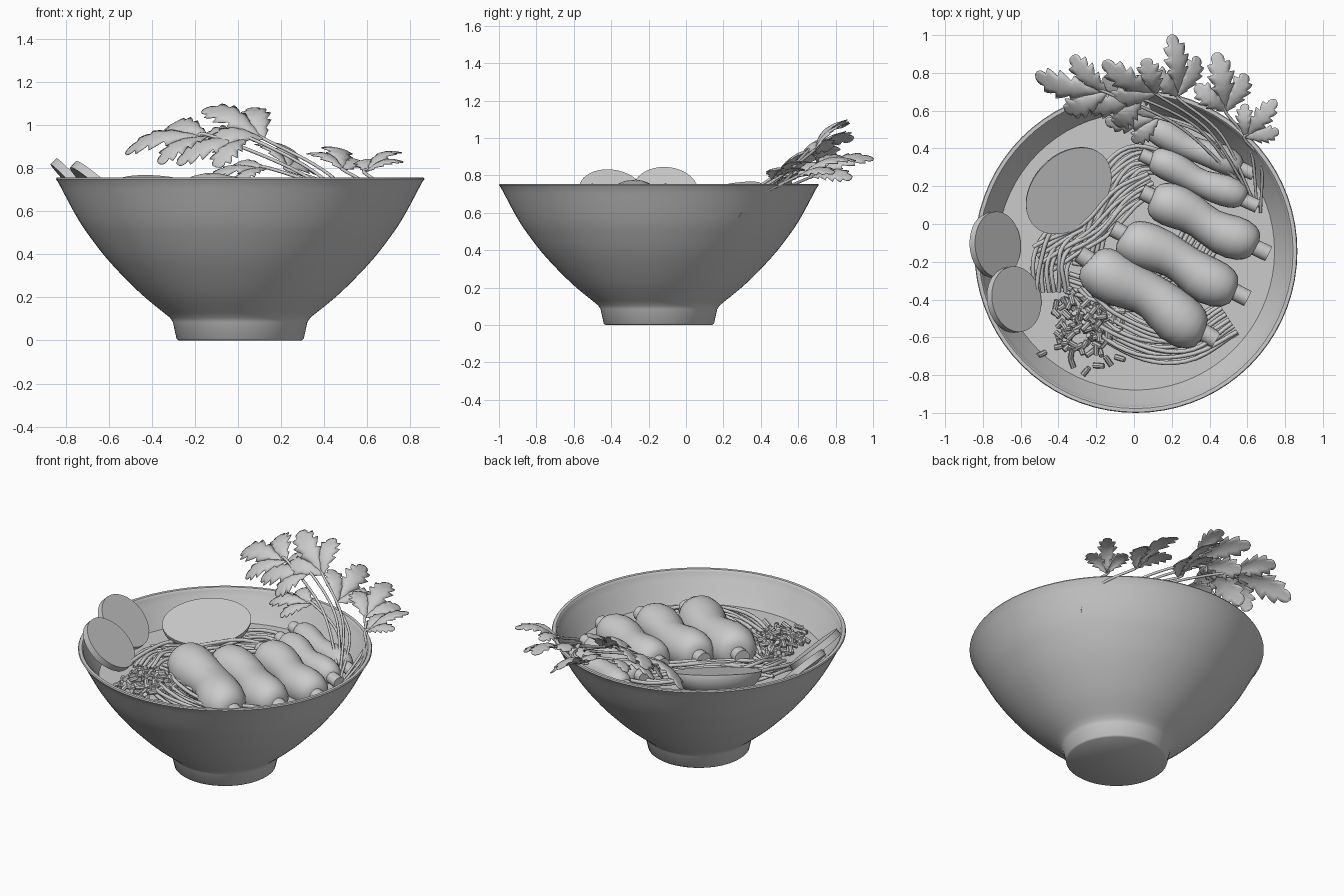
import bpy, bmesh, math, random
from mathutils import Vector as V, Matrix

if "Cube" in bpy.data.objects:
    bpy.data.objects.remove(bpy.data.objects["Cube"])

random.seed(4)
R = random.uniform
UP = V((0, 0, 1))
CX, CY, SOUP_Z = 0.01, -0.145, 0.575


def finish(name, bm, angle=40):
    bmesh.ops.recalc_face_normals(bm, faces=bm.faces)
    me = bpy.data.meshes.new(name)
    bm.to_mesh(me)
    bm.free()
    ob = bpy.data.objects.new(name, me)
    bpy.context.collection.objects.link(ob)
    bpy.ops.object.select_all(action='DESELECT')
    ob.select_set(True)
    bpy.context.view_layer.objects.active = ob
    bpy.ops.object.shade_smooth_by_angle(angle=math.radians(angle))
    return ob


def spline(pts, steps=6):
    """Catmull-Rom curve through a few points."""
    p = [V(q) for q in pts]
    p = [2 * p[0] - p[1]] + p + [2 * p[-1] - p[-2]]
    out = []
    for i in range(1, len(p) - 2):
        a, b, c, d = p[i - 1:i + 3]
        for k in range(steps):
            t = k / steps
            out.append(0.5 * (2 * b + (c - a) * t + (2 * a - 5 * b + 4 * c - d) * t * t
                              + (3 * b - a - 3 * c + d) * t ** 3))
    return out + [p[-2]]


def tube(bm, pts, radii, n=8):
    """Capped tube along points, one radius or one per point."""
    rings = []
    for i, p in enumerate(pts):
        t = (pts[min(i + 1, len(pts) - 1)] - pts[max(i - 1, 0)]).normalized()
        s = t.cross(UP)
        s = s.normalized() if s.length > 0.05 else V((1, 0, 0))
        u = s.cross(t)
        r = radii[i] if isinstance(radii, list) else radii
        rings.append([bm.verts.new(p + r * (s * math.cos(a) + u * math.sin(a)))
                      for a in (math.tau * k / n for k in range(n))])
    for a, b in zip(rings, rings[1:]):
        for k in range(n):
            bm.faces.new((a[k], a[(k + 1) % n], b[(k + 1) % n], b[k]))
    bm.faces.new(rings[0])
    bm.faces.new(rings[-1])


# Bowl: outer wall with foot, rounded rim, inner wall
wall = [(0.325, 0.105), (0.464, 0.22), (0.604, 0.363), (0.70, 0.485), (0.762, 0.58), (0.845, 0.735)]
outer = spline([(r, 0, z) for r, z in wall], 5)
prof = [(0.0, 0.0), (0.285, 0.0), (0.295, 0.008), (0.312, 0.085)] + [(p.x, p.z) for p in outer]
prof += [(0.855, 0.748), (0.851, 0.755), (0.832, 0.755), (0.825, 0.748)]
prof += [(p.x - 0.022, p.z + 0.005) for p in reversed(outer)] + [(0.0, 0.1)]
bm = bmesh.new()
vs = [bm.verts.new((r, 0, z)) for r, z in prof]
es = [bm.edges.new(e) for e in zip(vs, vs[1:])]
bmesh.ops.spin(bm, geom=vs + es, cent=(0, 0, 0), axis=(0, 0, 1), angle=math.tau, steps=72)
bmesh.ops.remove_doubles(bm, verts=bm.verts, dist=0.0005)
bmesh.ops.translate(bm, verts=bm.verts, vec=(CX, CY, 0))
finish("bowl", bm)

# Broth surface
bm = bmesh.new()
bmesh.ops.create_circle(bm, cap_ends=True, segments=72, radius=0.742,
                        matrix=Matrix.Translation((CX, CY, SOUP_Z)))
finish("broth", bm)

# Skewered meat rolls: lumpy body with a stub at each end
rolls = [((-0.24, -0.19, 0.645), (0.37, -0.575, 0.61), 0.138),
         ((-0.06, -0.05, 0.635), (0.535, -0.36, 0.61), 0.125),
         ((0.095, 0.145, 0.635), (0.645, -0.125, 0.61), 0.115),
         ((0.09, 0.345, 0.63), (0.585, 0.125, 0.61), 0.083),
         ((0.07, 0.51, 0.63), (0.565, 0.295, 0.61), 0.075)]
shape = [(0, 0.3), (0.004, 0.5), (0.03, 0.74), (0.08, 0.90), (0.16, 1.0), (0.25, 1.0), (0.36, 0.92),
         (0.46, 0.85), (0.56, 0.86), (0.67, 0.95), (0.78, 1.0), (0.87, 0.95), (0.94, 0.8), (0.985, 0.58), (1, 0.3)]
for i, (a, b, r) in enumerate(rolls):
    a, b = V(a), V(b)
    d = b - a
    side = d.cross(UP).normalized()
    bm = bmesh.new()
    tube(bm, [a + d * t + side * 0.1 * r * math.sin(t * 9 + i) for t, _ in shape],
         [r * k for _, k in shape], 24)
    finish(f"meat_roll_{i + 1}", bm, 75)
    bm = bmesh.new()
    e = d.normalized()
    tube(bm, [a - e * 0.06, b + e * 0.075], 0.022 + 0.18 * r, 16)
    finish(f"roll_stick_{i + 1}", bm)

# Half egg, cut face tilted toward the front right
bm = bmesh.new()
bmesh.ops.create_uvsphere(bm, u_segments=40, v_segments=24, radius=1)
cut = bmesh.ops.bisect_plane(bm, geom=bm.verts[:] + bm.edges[:] + bm.faces[:], plane_co=(0, 0, 0.001),
                             plane_no=(0, 0, 1), clear_outer=True)
bmesh.ops.holes_fill(bm, edges=[e for e in bm.edges if e.is_boundary])
tilt = UP.rotation_difference(V((0.18, -0.25, 0.95))).to_matrix().to_4x4()
bmesh.ops.transform(bm, verts=bm.verts, matrix=Matrix.Translation((-0.345, 0.175, 0.705)) @ tilt
                    @ Matrix.Rotation(math.radians(48), 4, 'Z') @ Matrix.Diagonal((0.262, 0.198, 0.15, 1)))
finish("half_egg", bm)

# Round slices leaning on the rim
for i, (c, nrm) in enumerate([((-0.735, -0.11, 0.705), (0.72, 0.05, 0.69)),
                              ((-0.635, -0.40, 0.70), (0.66, 0.12, 0.74))]):
    n = V(nrm).normalized()
    bm = bmesh.new()
    tube(bm, [V(c) - n * 0.02, V(c) + n * 0.02], 0.175, 40)
    finish(f"round_slice_{i + 1}", bm)


# Noodles: bundles of strands following a guide path
def bundle(bm, path, count, width, spread=1.0):
    g = spline(path, 5)
    for k in range(count):
        off = (k / (count - 1) - 0.5) * width
        zo, ph = R(-0.012, 0.025), R(0, 6)
        pts = []
        for i, p in enumerate(g):
            t = (g[min(i + 1, len(g) - 1)] - g[max(i - 1, 0)]).normalized()
            w = off * (1 + (spread - 1) * i / (len(g) - 1))
            pts.append(p + t.cross(UP).normalized() * (w + 0.008 * math.sin(i * 0.5 + ph))
                       + UP * (zo + 0.008 * math.sin(i * 0.4 + ph)))
        tube(bm, pts, 0.0115, 8)


bm = bmesh.new()
bundle(bm, [(0.15, 0.33, 0.59), (0.0, 0.33, 0.61), (-0.12, 0.22, 0.62), (-0.22, 0.03, 0.61), (-0.3, -0.2, 0.59)], 9, 0.13, 1.6)
bundle(bm, [(0.1, 0.22, 0.60), (-0.05, 0.13, 0.62), (-0.2, -0.02, 0.62), (-0.36, -0.12, 0.61), (-0.5, -0.19, 0.58)], 8, 0.12, 1.2)
bundle(bm, [(-0.3, 0.02, 0.59), (-0.4, -0.1, 0.61), (-0.44, -0.22, 0.61), (-0.44, -0.36, 0.58)], 8, 0.16, 1.2)
bundle(bm, [(-0.3, -0.35, 0.58), (-0.14, -0.52, 0.60), (0.08, -0.62, 0.61), (0.3, -0.62, 0.60), (0.5, -0.5, 0.58)], 11, 0.19, 1.0)
bundle(bm, [(-0.35, -0.3, 0.58), (-0.1, -0.35, 0.59), (0.2, -0.3, 0.59), (0.4, 0.0, 0.59)], 7, 0.2)
finish("noodles", bm, 60)

# Chopped spring onion pile
bm = bmesh.new()
for _ in range(115):
    x, y = random.gauss(0, 0.095), random.gauss(0, 0.095)
    x, y = max(-0.22, min(0.2, x)), max(-0.26, min(0.22, y))
    c = V((-0.27 + x, -0.53 + y, 0.60 + max(0, 0.06 - 0.3 * math.hypot(x, y)) * R(0.1, 1)))
    h = V((R(-1, 1), R(-1, 1), R(-0.4, 0.4))).normalized() * R(0.02, 0.029)
    tube(bm, [c - h, c + h], 0.0145, 8)
finish("chopped_onion", bm)


# Herb sprigs: toothed three-part leaves on thin stems
def leaflet(bm, base, d, nrm, length, width):
    side = d.cross(nrm).normalized()
    rows, N = [], 20
    for i in range(N + 1):
        t = i / N
        tooth = (0.62, 0.85, 1.0, 1.12)[i % 4] if i < N else 0
        w = width * (0.06 + math.sin(math.pi * min(1, t) ** 1.15) ** 0.8 * tooth) if i < N else 0.002
        mid = base + d * length * t + nrm * length * 0.16 * math.sin(math.pi * t)
        rows.append([bm.verts.new(mid + side * w * s + d * abs(s) * w * 0.4 - nrm * w * 0.25 * s * s)
                     for s in (-1, -0.5, 0, 0.5, 1)])
    for a, b in zip(rows, rows[1:]):
        for k in range(4):
            bm.faces.new((a[k], a[k + 1], b[k + 1], b[k]))


def leaf(name, base, tip, up, width):
    base, tip = V(base), V(tip)
    d = tip - base
    L = d.length
    d.normalize()
    side = d.cross(V(up)).normalized()
    nrm = side.cross(d)
    bm = bmesh.new()
    for ang, k in ((0, 1.0), (38, 0.72), (-38, 0.72)):
        q = Matrix.Rotation(math.radians(ang), 3, nrm)
        leaflet(bm, base + d * L * (0.08 if ang == 0 else 0.03), q @ d, nrm, L * k * 0.93, width * (0.6 + 0.4 * k))
    ob = finish(name, bm, 60)
    m = ob.modifiers.new("thickness", 'SOLIDIFY')
    m.thickness = 0.004


leaves = [((0.585, 0.45, 0.78), (0.75, 0.655, 0.87), (0, 0, 1), 0.05),
          ((0.49, 0.585, 0.79), (0.435, 0.905, 0.88), (0.2, 0, 1), 0.065),
          ((0.235, 0.665, 0.79), (0.195, 1.0, 0.89), (0.5, 0, 1), 0.065),
          ((0.13, 0.68, 0.93), (-0.16, 0.86, 1.07), (0, -0.6, 0.8), 0.07),
          ((-0.13, 0.69, 0.95), (-0.52, 0.79, 0.87), (0, -0.5, 0.85), 0.075),
          ((0.05, 0.66, 0.94), (-0.28, 0.64, 0.82), (-0.2, -0.5, 0.8), 0.075),
          ((0.14, 0.56, 0.80), (-0.15, 0.54, 0.74), (0, -0.3, 0.9), 0.055)]
stems = bmesh.new()
for i, (base, tip, up, w) in enumerate(leaves):
    leaf(f"herb_leaf_{i + 1}", base, tip, up, w)
    b = V(base)
    start = V((0.67 - 0.018 * i, 0.06 + 0.03 * i, 0.59))
    mid = start.lerp(b, 0.55) + V((0.05, 0.05, 0.01))
    tube(stems, spline([start, mid, b, b + (V(tip) - b) * 0.15], 8), 0.008, 8)
finish("herb_stems", stems, 60)
